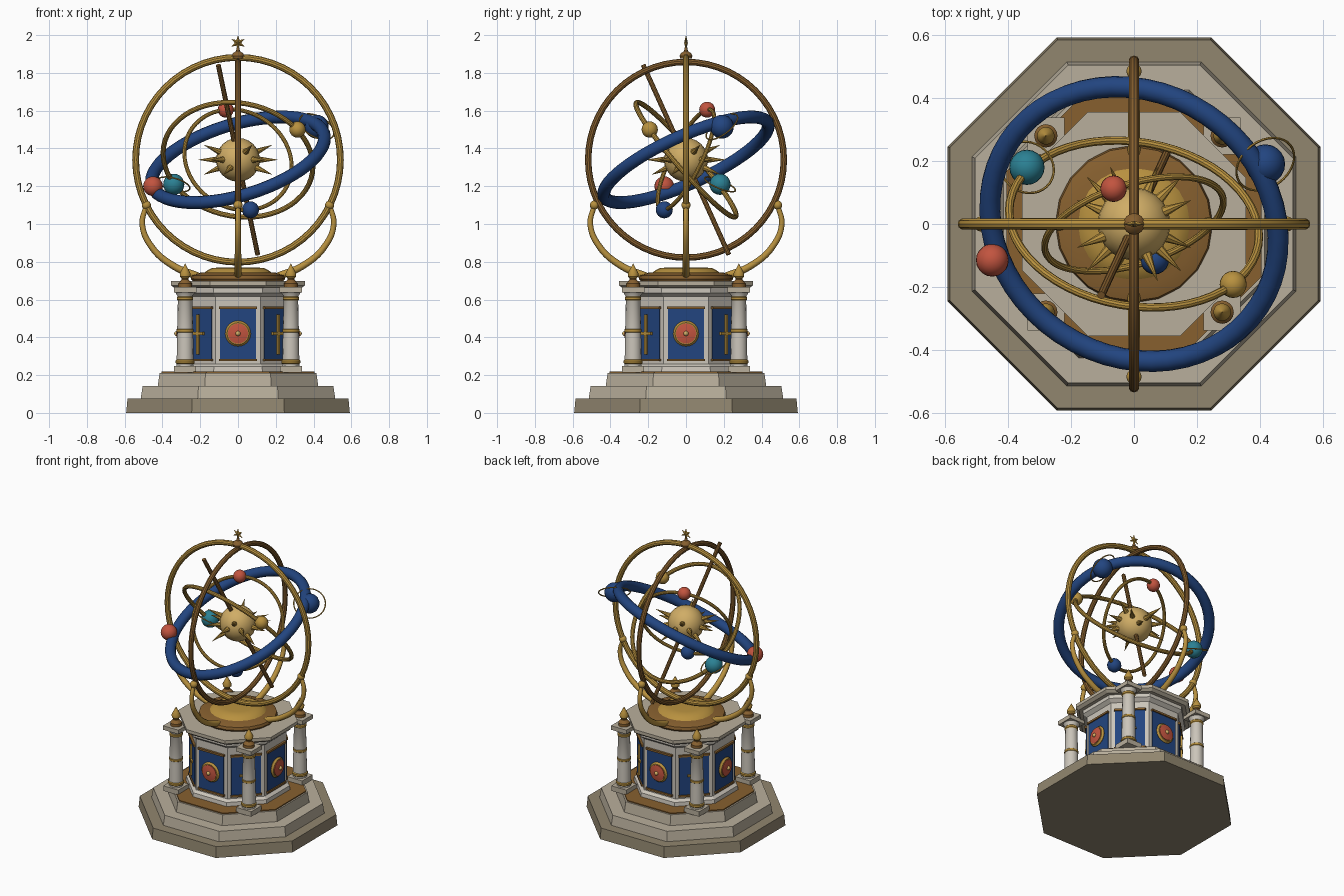
import bpy, bmesh, math
from mathutils import Matrix, Vector

if "Cube" in bpy.data.objects:
    bpy.data.objects.remove(bpy.data.objects["Cube"], do_unlink=True)


def material(name, hexcode):
    rgb = [int(hexcode[i:i + 2], 16) / 255 for i in (0, 2, 4)]
    col = [c / 12.92 if c < 0.04 else ((c + 0.055) / 1.055) ** 2.4 for c in rgb] + [1]
    m = bpy.data.materials.new(name)
    m.use_nodes = True
    m.diffuse_color = col
    m.node_tree.nodes["Principled BSDF"].inputs["Base Color"].default_value = col
    return m


BASE = material("dark stone", "91866f")
STONE = material("pale stone", "b9af9c")
MARBLE = material("marble", "cbc5ba")
BLUE = material("deep blue", "224580")
GOLD = material("gold", "b8913f")
SUN = material("pale gold", "d0ad66")
BRONZE = material("bronze", "87602f")
RED = material("coral red", "c2543f")
TEAL = material("teal", "2b8194")

HUB = Vector((0, 0, 1.34))


def finish(name, bm, mat, matrix=None, smooth=True):
    bmesh.ops.recalc_face_normals(bm, faces=bm.faces)
    me = bpy.data.meshes.new(name)
    bm.to_mesh(me)
    bm.free()
    ob = bpy.data.objects.new(name, me)
    bpy.context.collection.objects.link(ob)
    me.materials.append(mat)
    if matrix is not None:
        ob.matrix_world = matrix
    if smooth:
        bpy.ops.object.select_all(action='DESELECT')
        ob.select_set(True)
        bpy.context.view_layer.objects.active = ob
        bpy.ops.object.shade_smooth_by_angle(angle=math.radians(35))
    return ob


def facing(direction, at=(0, 0, 0)):
    """Matrix that turns local z to a direction and moves to a point."""
    turn = Vector(direction).to_track_quat('Z', 'Y').to_matrix().to_4x4()
    return Matrix.Translation(at) @ turn


def lathe(name, profile, mat, matrix=None, sides=16, start=0.0, smooth=True):
    bm = bmesh.new()
    loops = []
    for r, z in profile:
        angles = [start + math.tau * i / sides for i in range(sides)]
        loops.append([bm.verts.new((r * math.cos(a), r * math.sin(a), z)) for a in angles])
    for lo, hi in zip(loops, loops[1:]):
        for i in range(sides):
            j = (i + 1) % sides
            bm.faces.new((lo[i], lo[j], hi[j], hi[i]))
    bm.faces.new(loops[0])
    bm.faces.new(loops[-1])
    return finish(name, bm, mat, matrix, smooth)


def octagon(name, profile, mat):
    """Eight-sided block; profile radii are distances to the flats."""
    k = 1 / math.cos(math.pi / 8)
    return lathe(name, [(r * k, z) for r, z in profile], mat, None, 8, math.pi / 8, False)


def ring(name, radius, tube, normal, mat, at=HUB, major=56, minor=10):
    bm = bmesh.new()
    grid = []
    for i in range(major):
        a = math.tau * i / major
        row = []
        for j in range(minor):
            b = math.tau * j / minor
            d = radius + tube * math.cos(b)
            row.append(bm.verts.new((d * math.cos(a), d * math.sin(a), tube * math.sin(b))))
        grid.append(row)
    for i in range(major):
        n = grid[(i + 1) % major]
        for j in range(minor):
            k = (j + 1) % minor
            bm.faces.new((grid[i][j], n[j], n[k], grid[i][k]))
    return finish(name, bm, mat, facing(normal, at))


def ball(name, radius, at, mat):
    bm = bmesh.new()
    bmesh.ops.create_uvsphere(bm, u_segments=20, v_segments=12, radius=radius)
    return finish(name, bm, mat, Matrix.Translation(at))


def box(name, size, at, mat, matrix=None):
    bm = bmesh.new()
    bmesh.ops.create_cube(bm, size=1)
    bmesh.ops.scale(bm, vec=size, verts=bm.verts)
    bmesh.ops.translate(bm, vec=at, verts=bm.verts)
    return finish(name, bm, mat, matrix, False)


# Stepped base and pedestal
octagon("base_step", [(0.592, 0), (0.585, 0.075)], BASE)
octagon("middle_step", [(0.515, 0.075), (0.505, 0.142)], STONE)
octagon("upper_step", [(0.425, 0.142), (0.415, 0.212)], STONE)
octagon("bronze_floor", [(0.405, 0.212), (0.405, 0.219)], BRONZE)
octagon("pedestal_body", [(0.312, 0.215), (0.308, 0.245), (0.288, 0.26), (0.288, 0.615),
                          (0.312, 0.635), (0.312, 0.66)], MARBLE)
octagon("cornice", [(0.335, 0.66), (0.355, 0.675), (0.355, 0.697)], STONE)

# Panels with medallions on the straight sides and crosses on the diagonals
for k in range(8):
    turn = Matrix.Rotation(k * math.pi / 4, 4, 'Z')
    box("blue_panel", (0.19, 0.008, 0.275), (0, -0.291, 0.418), BLUE, turn)
    for z in (0.28, 0.557):
        box("panel_rail", (0.2, 0.018, 0.013), (0, -0.294, z), BRONZE, turn)
    if k % 2 == 0:
        out = turn @ facing((0, -1, 0), (0, -0.294, 0.42))
        lathe("medallion_rim", [(0.06, 0), (0.068, 0.008), (0.058, 0.02)], GOLD, out, 24)
        lathe("medallion_face", [(0.053, 0.015), (0.053, 0.024), (0.02, 0.031)], RED, out, 24)
        ball("medallion_stud", 0.013, turn @ Vector((0, -0.325, 0.42)), SUN)
    else:
        box("cross_upright", (0.014, 0.014, 0.21), (0, -0.3, 0.415), GOLD, turn)
        box("cross_bar", (0.085, 0.014, 0.014), (0, -0.3, 0.42), GOLD, turn)

# Corner columns
for sx in (-1, 1):
    for sy in (-1, 1):
        at = Matrix.Translation((sx * 0.28, sy * 0.28, 0))
        box("column_plinth", (0.115, 0.115, 0.035), (0, 0, 0.231), STONE, at)
        box("column_capital", (0.118, 0.118, 0.028), (0, 0, 0.652), STONE, at)
        lathe("column_shaft", [(0.045, 0.248), (0.043, 0.4), (0.038, 0.615), (0.052, 0.638)],
              MARBLE, at)
        for z, r in ((0.27, 0.05), (0.435, 0.045), (0.605, 0.043)):
            lathe("column_band", [(r - 0.006, z - 0.012), (r, z - 0.006), (r, z + 0.006),
                                  (r - 0.006, z + 0.012)], GOLD, at)
        lathe("finial_base", [(0.037, 0.666), (0.037, 0.685), (0.018, 0.705), (0.018, 0.715)],
              BRONZE, at)
        lathe("finial_tip", [(0.012, 0.705), (0.027, 0.722), (0.028, 0.738), (0.018, 0.758),
                             (0.001, 0.79)], GOLD, at)

# Round stand under the rings
lathe("stand_dish", [(0.24, 0.697), (0.25, 0.71), (0.245, 0.728), (0.2, 0.742)], BRONZE, sides=20)
lathe("stand_dome", [(0.185, 0.735), (0.17, 0.75), (0.14, 0.766), (0.1, 0.77)], GOLD, sides=20)

# Four curved supports
for k in range(4):
    cu = bpy.data.curves.new("support_arm", 'CURVE')
    cu.dimensions = '3D'
    cu.bevel_depth = 0.013
    cu.bevel_resolution = 2
    cu.resolution_u = 6
    cu.use_fill_caps = True
    path = [(0.485, 1.1), (0.507, 1.0), (0.458, 0.88), (0.345, 0.78), (0.21, 0.722)]
    sp = cu.splines.new('BEZIER')
    sp.bezier_points.add(len(path) - 1)
    for i, (p, (x, z)) in enumerate(zip(sp.bezier_points, path)):
        p.co = (x, 0, z)
        p.handle_left_type = p.handle_right_type = 'AUTO'
        p.radius = 1 + 0.14 * i
    cu.materials.append(GOLD)
    arm = bpy.data.objects.new("support_arm", cu)
    bpy.context.collection.objects.link(arm)
    arm.rotation_euler.z = k * math.pi / 2
    bpy.ops.object.select_all(action='DESELECT')
    arm.select_set(True)
    bpy.context.view_layer.objects.active = arm
    bpy.ops.object.convert(target='MESH')
    turn = Matrix.Rotation(k * math.pi / 2, 4, 'Z')
    ball("support_knob", 0.024, turn @ Vector((0.485, 0, 1.1)), GOLD)

# Rings
ring("wide_ring", 0.542, 0.018, (0, 1, 0), GOLD)
ring("deep_ring", 0.518, 0.017, (1, 0, 0), BRONZE)
ring("blue_ring", 0.475, 0.034, (-0.265, -0.396, 0.878), BLUE, minor=12)
ring("outer_orbit", 0.4, 0.0135, (0.13, 0.748, 0.65), GOLD)
ring("inner_orbit", 0.295, 0.011, (-0.27, 0.86, -0.43), GOLD)

# Planets and their thin halos
for name, r, at, mat in (("red_planet", 0.052, (-0.45, -0.115, -0.14), RED),
                         ("blue_planet", 0.063, (0.417, 0.19, 0.175), BLUE),
                         ("teal_planet", 0.056, (-0.34, 0.18, -0.13), TEAL),
                         ("gold_planet", 0.043, (0.315, -0.192, 0.16), GOLD),
                         ("small_red_planet", 0.042, (-0.065, 0.112, 0.265), RED),
                         ("small_blue_planet", 0.045, (0.066, -0.115, -0.265), BLUE)):
    ball(name, r, HUB + Vector(at), mat)
ring("blue_planet_halo", 0.1, 0.004, (0.4, -0.55, 0.73), GOLD, HUB + Vector((0.417, 0.19, 0.175)), 32, 6)
ring("teal_planet_halo", 0.088, 0.004, (0.25, 0.37, 0.9), GOLD, HUB + Vector((-0.34, 0.18, -0.13)), 32, 6)

# Sun with spikes, and the axis rod
ball("sun", 0.116, HUB, SUN)
for i in range(16):
    a = math.tau * i / 16
    tilt = 0 if i % 2 == 0 else (0.4 if i % 4 == 1 else -0.4)
    lathe("sun_spike", [(0.019, 0.1), (0.0008, 0.21)], GOLD,
          facing((math.cos(a), math.sin(a), tilt), HUB), 8)
lathe("axis_rod", [(0.013, -0.56), (0.013, 0.56)], BRONZE, facing((-0.105, -0.228, 0.505), HUB), 10)

# Cap and six-pointed star on top
lathe("top_cap", [(0.03, 1.875), (0.034, 1.89), (0.026, 1.905), (0.01, 1.915), (0.007, 1.935)], BRONZE)
bm = bmesh.new()
rim = []
for i in range(12):
    r = 0.041 if i % 2 == 0 else 0.017
    a = math.tau * i / 12
    rim.append(bm.verts.new((r * math.sin(a), 0, 1.959 + r * math.cos(a))))
for side in (-0.01, 0.01):
    peak = bm.verts.new((0, side, 1.959))
    for i in range(12):
        bm.faces.new((rim[i], rim[(i + 1) % 12], peak))
finish("top_star", bm, GOLD, None, False)
